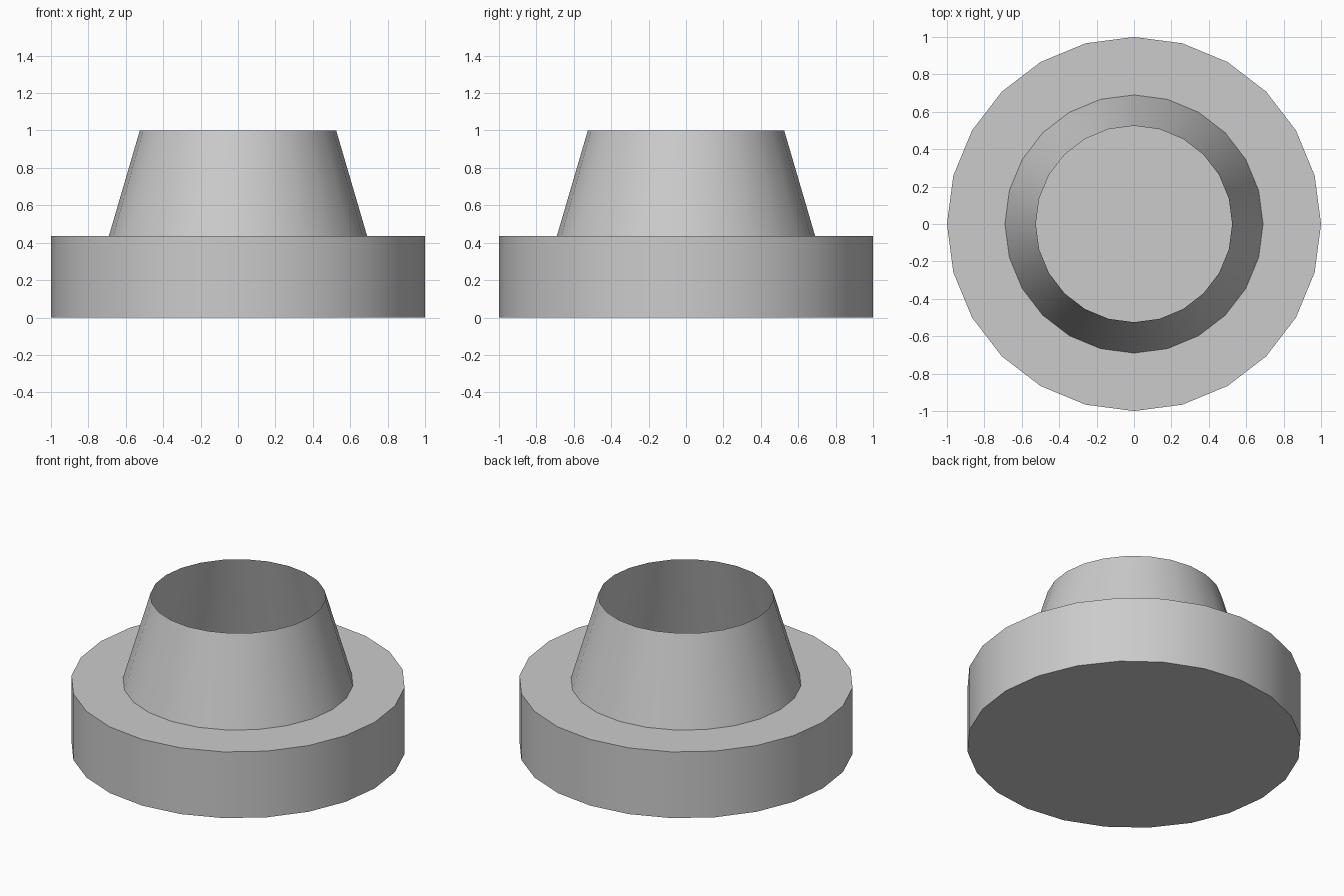
import bpy
import bmesh
from math import cos, sin, tau, radians

if "Cube" in bpy.data.objects:
    bpy.data.objects.remove(bpy.data.objects["Cube"])

SIDES = 24
# Outline (radius, height): round plinth, flat ledge, tapered open collar
PROFILE = [(1.0, 0.0), (1.0, 0.437), (0.69, 0.437), (0.525, 1.0)]

bm = bmesh.new()
rings = [[bm.verts.new((r * cos(tau * i / SIDES), r * sin(tau * i / SIDES), z))
          for i in range(SIDES)] for r, z in PROFILE]

# Walls and ledge between neighbouring rings
for low, high in zip(rings, rings[1:]):
    for i in range(SIDES):
        j = (i + 1) % SIDES
        bm.faces.new((low[i], low[j], high[j], high[i]))

# Closed underside; the collar stays open at the top
bm.faces.new(rings[0][::-1])

mesh = bpy.data.meshes.new("collared_base")
bm.to_mesh(mesh)
bm.free()
base = bpy.data.objects.new("collared_base", mesh)
bpy.context.collection.objects.link(base)

# Smooth round walls with sharp rims
bpy.context.view_layer.objects.active = base
base.select_set(True)
bpy.ops.object.shade_smooth_by_angle(angle=radians(30))
